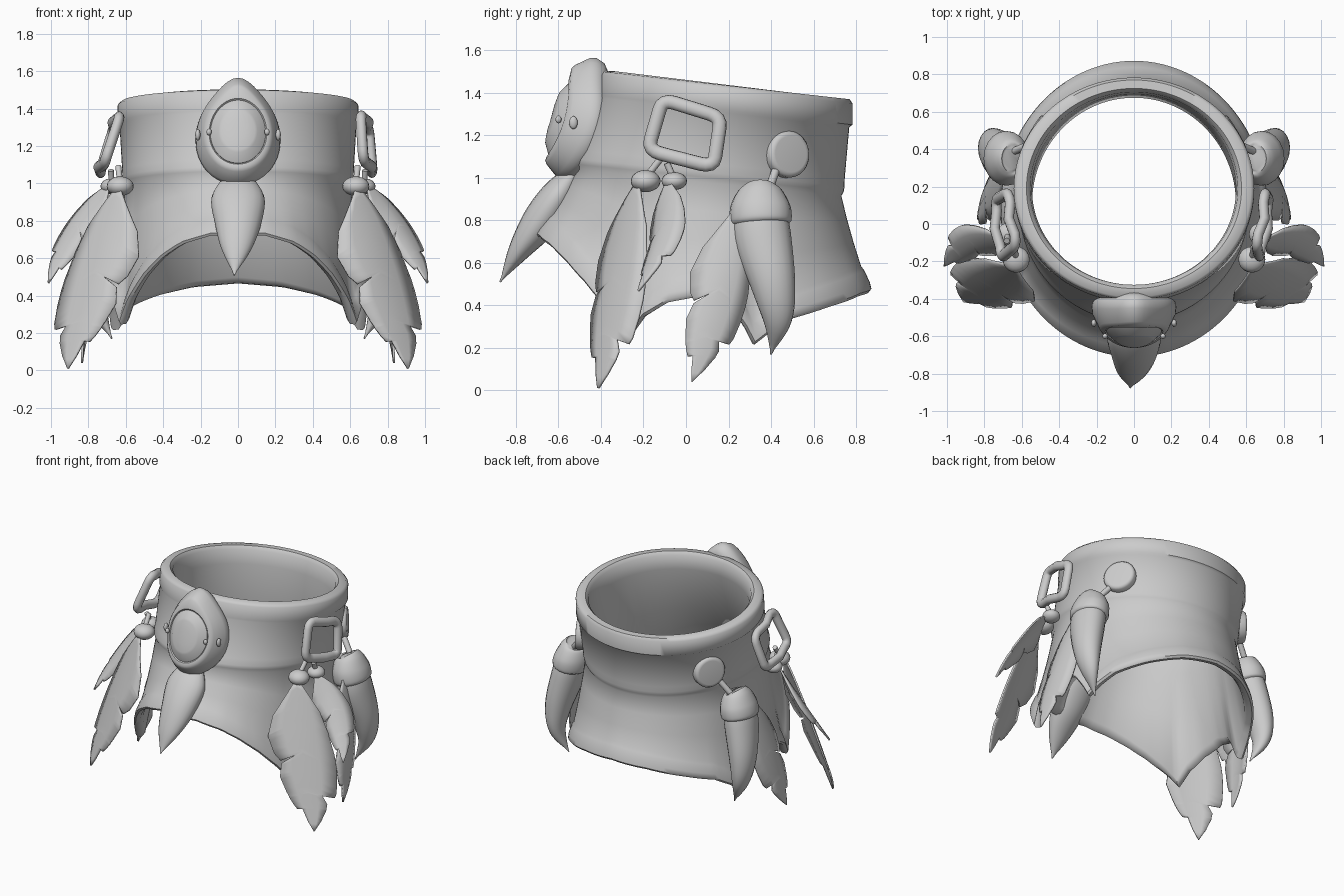
import bpy, bmesh, math
from mathutils import Vector as V

if "Cube" in bpy.data.objects:
    bpy.data.objects.remove(bpy.data.objects["Cube"])


def make(name, verts, faces, angle=40):
    me = bpy.data.meshes.new(name)
    me.from_pydata([tuple(v) for v in verts], [], faces)
    bm = bmesh.new()
    bm.from_mesh(me)
    bmesh.ops.recalc_face_normals(bm, faces=bm.faces[:])
    bm.to_mesh(me)
    bm.free()
    me.shade_smooth()
    me.set_sharp_from_angle(angle=math.radians(angle))
    ob = bpy.data.objects.new(name, me)
    bpy.context.collection.objects.link(ob)
    return ob


def loft(name, rings, closed=False, angle=40):
    n, m = len(rings[0]), len(rings)
    faces = []
    for i in range(m if closed else m - 1):
        a, b = i * n, (i + 1) % m * n
        faces += [(a + j, a + (j + 1) % n, b + (j + 1) % n, b + j) for j in range(n)]
    if not closed:
        faces += [tuple(range(n)), tuple(range((m - 1) * n, m * n))]
    return make(name, [v for r in rings for v in r], faces, angle)


def interp(table, x):
    for (x0, *a), (x1, *b) in zip(table, table[1:]):
        if x <= x1:
            f = (x - x0) / (x1 - x0)
            return [p + (q - p) * f for p, q in zip(a, b)]
    return list(table[-1][1:])


def spline(pts, steps=6):
    p = [V(q) for q in pts]
    p = [2 * p[0] - p[1]] + p + [2 * p[-1] - p[-2]]
    out = []
    for i in range(1, len(p) - 2):
        a, b, c, d = p[i - 1:i + 3]
        for k in range(steps):
            t = k / steps
            out.append(.5 * (2 * b + (c - a) * t + (2 * a - 5 * b + 4 * c - d) * t**2
                             + (3 * b - a - 3 * c + d) * t**3))
    return out + [p[-2]]


def tube(name, path, radii, side, closed=False, n=20, angle=50):
    """radii: one (a, b) per path point; a lies along side."""
    rings, m = [], len(path)
    for i, p in enumerate(path):
        q0 = path[i - 1] if closed or i else p
        q1 = path[(i + 1) % m] if closed or i < m - 1 else p
        t = (q1 - q0).normalized()
        s = V(side)
        s = (s - t * s.dot(t)).normalized()
        w = t.cross(s)
        a, b = radii[i]
        rings.append([p + s * a * math.cos(2 * math.pi * j / n) + w * b * math.sin(2 * math.pi * j / n)
                      for j in range(n)])
    return loft(name, rings, closed, angle)


def horn(name, pts, radii, side):
    pr = spline([(r[0], r[1], 0) for r in radii])
    return tube(name, spline(pts), [(max(r.x, .004), max(r.y, .004)) for r in pr], side)


def rod(name, a, b, r, s):
    a, b = V((a[0] * s, a[1], a[2])), V((b[0] * s, b[1], b[2]))
    return tube(name, [a, b], [(r, r)] * 2, (.3, .9, .2), n=12)


def ball(name, c, r):
    path = [V(c) + V((0, 0, r[2] * -math.cos(math.pi * i / 12))) for i in range(13)]
    rad = [(max(r[0] * math.sin(math.pi * i / 12), .002), max(r[1] * math.sin(math.pi * i / 12), .002))
           for i in range(13)]
    return tube(name, path, rad, (1, 0, 0))


# Collar: tilted elliptical rings, flaring down to a scalloped hem
HEM = [(0, .73), (12, .725), (25, .68), (35, .61), (45, .51), (56, .37), (63, .25), (69, .35), (78, .42),
       (90, .45), (99, .41), (104, .32), (108, .22), (114, .28), (123, .345), (140, .40), (160, .45), (180, .47)]
SEG = 120


def ring(zf, zb, yf, yb, rx, grow=0):
    out = []
    for j in range(SEG):
        a = 2 * math.pi * j / SEG
        c = math.cos(a)
        out.append(V(((rx + grow) * math.sin(a), (yf + yb) / 2 - ((yb - yf) / 2 + grow) * c,
                      (zf + zb) / 2 + (zf - zb) / 2 * c)))
    return out


NECK = (1.04, .915, -.52, .735, .605)
hem = ring(0, 0, -.70, .86, .70)
for j, v in enumerate(hem):
    d = 360 * j / SEG
    v.z = interp(HEM, min(d, 360 - d))[0]


def flare(gap, grow):
    """Ring on the flare, gap above the hem (gap over 1 is a fraction: gap - 1)."""
    out = []
    for j, (p, q) in enumerate(zip(ring(*NECK), hem)):
        t = gap - 1 if gap > 1 else 1 - gap / (p - q).length
        a = 2 * math.pi * j / SEG
        out.append(p.lerp(q, t) + V((math.sin(a), -math.cos(a), 0)) * grow)
    return out


loft("collar", [
    ring(1.50, 1.37, -.40, .78, .635, -.01), ring(1.485, 1.35, -.40, .78, .64, .003),
    ring(1.39, 1.25, -.415, .78, .64, .003), ring(1.378, 1.238, -.42, .77, .635, -.002),
    ring(1.13, 1.0, -.50, .745, .617, .002), ring(1.09, .96, -.515, .738, .61, .008),
    ring(1.065, .937, -.52, .737, .607, .006), ring(*NECK, -.004),
    flare(1.25, -.008), flare(1.5, -.008), flare(.12, -.004), flare(.10, .005), flare(.04, .016), flare(.01, .015),
    flare(-.005, .0), flare(0, -.03), flare(.03, -.045), flare(1.4, -.055), ring(*NECK, -.06),
    ring(1.38, 1.25, -.40, .77, .62, -.075), ring(1.48, 1.35, -.40, .78, .63, -.075),
    ring(1.503, 1.373, -.40, .78, .63, -.055)], closed=True, angle=50)

# Front jewel: oval setting with a pointed top and raised gem
U, N = V((0, .275, .96)), V((0, -.96, .275))


def oval(k, depth):
    out = []
    for j in range(48):
        a = 2 * math.pi * j / 48
        u = .227 * k * math.sin(a)
        v = k * (.27 * math.cos(a) + .055 * max(0, math.cos(a)) ** 8 * (k > .7))
        out.append(V((0, -.47, 1.24)) + V((u, 0, 0)) + U * v + N * (depth - 1.3 * u * u))
    return out


loft("jewel_setting", [oval(k, d) for k, d in [(.85, -.03), (.96, .0), (1, .04), (.98, .07), (.82, .13), (.76, .142),
     (.68, .14), (.64, .125)]], angle=45)
loft("jewel_gem", [oval(k, d) for k, d in [(.66, .1), (.65, .135), (.46, .165), (.40, .168), (.2, .172)]], angle=25)
for s in (1, -1):
    ball("jewel_stud", (s * .215, -.53, 1.26), (.014, .02, .03))
    ball("jewel_prong", (s * .155, -.60, 1.275), (.014, .014, .018))

# Front claw
horn("front_claw", [(0, -.53, 1.02), (0, -.60, .92), (0, -.69, .79), (-.01, -.79, .65), (-.02, -.875, .51)],
     [(.09, .045), (.142, .08), (.125, .085), (.08, .05), (0, 0)], (1, 0, 0))


# Feathers: curved blade with cut barbs; table is (length, inner width, outer width)
EDGE = [(0, .08, .08), (.05, .35, .3), (.14, .85, .65), (.26, 1.05, .85), (.40, .9, .98), (.47, .72, 1),
        (.475, .25, 1), (.49, .7, 1), (.58, .8, .98), (.70, .66, .9), (.74, .6, .82), (.745, .6, .45),
        (.80, .5, .56), (.84, .4, .5), (.845, .24, .5), (.93, .14, .28), (1, .01, .01)]


def feather(name, s, base, ctrl, tip, wide):
    b, c, t, w = (V((p[0] * s, p[1], p[2])) for p in (base, ctrl, tip, wide))
    ts = sorted({i / 20 for i in range(21)} | {e[0] for e in EDGE})
    verts, faces = [], []
    for f in ts:
        p = b * (1 - f)**2 + c * 2 * f * (1 - f) + t * f * f
        lw, rw = interp(EDGE, f)
        n = w.cross(t - b).normalized() * s
        if n.x * s < 0:
            n = -n
        for k in (-1, -.5, 0, .5, 1):
            q = k * (lw if k < 0 else rw)
            lift = .035 * (1 - q * q)
            # barbs trail toward the tip at the edge
            verts.append(p + w * q + n * lift + (t - b) * .12 * abs(q) * (1 - f * f))
    for i in range(len(ts) - 1):
        for k in range(4):
            a = i * 5 + k
            faces.append((a, a + 1, a + 6, a + 5))
    ob = make(name, verts, faces, 60)
    mod = ob.modifiers.new("thickness", 'SOLIDIFY')
    mod.thickness, mod.offset = .012, 0
    return ob


BUCKLE = {1: [(.655, -.11, 1.37), (.70, .165, 1.285), (.72, .13, 1.05), (.67, -.18, 1.13)],
          -1: [(-.63, -.11, 1.365), (-.67, .165, 1.28), (-.74, .13, 1.05), (-.71, -.18, 1.12)]}
for s, side in ((1, "right"), (-1, "left")):
    # Rounded rectangular buckle
    c = [V(p) for p in BUCKLE[s]]
    path = []
    for i in range(4):
        a, b = c[i].lerp(c[i - 1], .2), c[i].lerp(c[(i + 1) % 4], .2)
        path += [a * (1 - t)**2 + c[i] * 2 * t * (1 - t) + b * t * t for t in (0, .25, .5, .75, 1)]
        mid = c[i].lerp(c[(i + 1) % 4], .5)
        path.append(mid + V((s * .02 if i % 2 == 0 else 0, 0, 0)))
    tube(side + "_buckle", path, [(.028, .033)] * len(path), (1, .1, .1), closed=True, n=12)

    # Beads with cords
    ball(side + "_front_bead", (s * .63, -.19, .985), (.072, .07, .052))
    ball(side + "_rear_bead", (s * .675, -.055, .985), (.06, .06, .042))
    rod(side + "_front_cord", (.63, -.19, 1.0), (.64, -.12, 1.09), .016, s)
    rod(side + "_rear_cord", (.675, -.06, 1.0), (.68, -.09, 1.07), .016, s)

    # Feathers
    feather(side + "_long_feather", s, (.62, -.2, .97), (.74, -.33, .5), (.89, -.385, 0), (.175, .12, 0))
    feather(side + "_short_feather", s, (.67, -.06, .97), (.86, -.04, .78), (.995, -.2, .45), (.06, .085, .05))
    feather(side + "_rear_feather", s, (.66, .25, .87), (.78, .16, .45), (.80, .025, .035), (-.01, .145, 0))

    # Round stud, link, and capped tusk
    p, n = V((s * .51, .47, 1.11)), V((s * .84, .5, .05)).normalized()
    tube(side + "_stud", [p + n * d for d in (-.03, .03, .045, .047)],
         [(r, r) for r in (.11, .11, .10, .085)], (0, 0, 1), n=32)
    rod(side + "_stud_link", (.57, .42, 1.03), (.65, .385, .93), .02, s)
    horn(side + "_tusk", [(s * .67, .345, .88), (s * .705, .36, .72), (s * .75, .41, .5), (s * .745, .43, .33),
                          (s * .675, .40, .17)],
         [(.10, .12), (.105, .135), (.085, .105), (.05, .068), (0, 0)], (1, 0, 0))
    horn(side + "_tusk_cap", [(s * .655, .35, .96), (s * .66, .35, .945), (s * .672, .35, .87),
                              (s * .687, .352, .80), (s * .692, .353, .775)],
         [(.05, .06), (.085, .10), (.115, .14), (.12, .145), (.10, .125)], (1, 0, 0))
